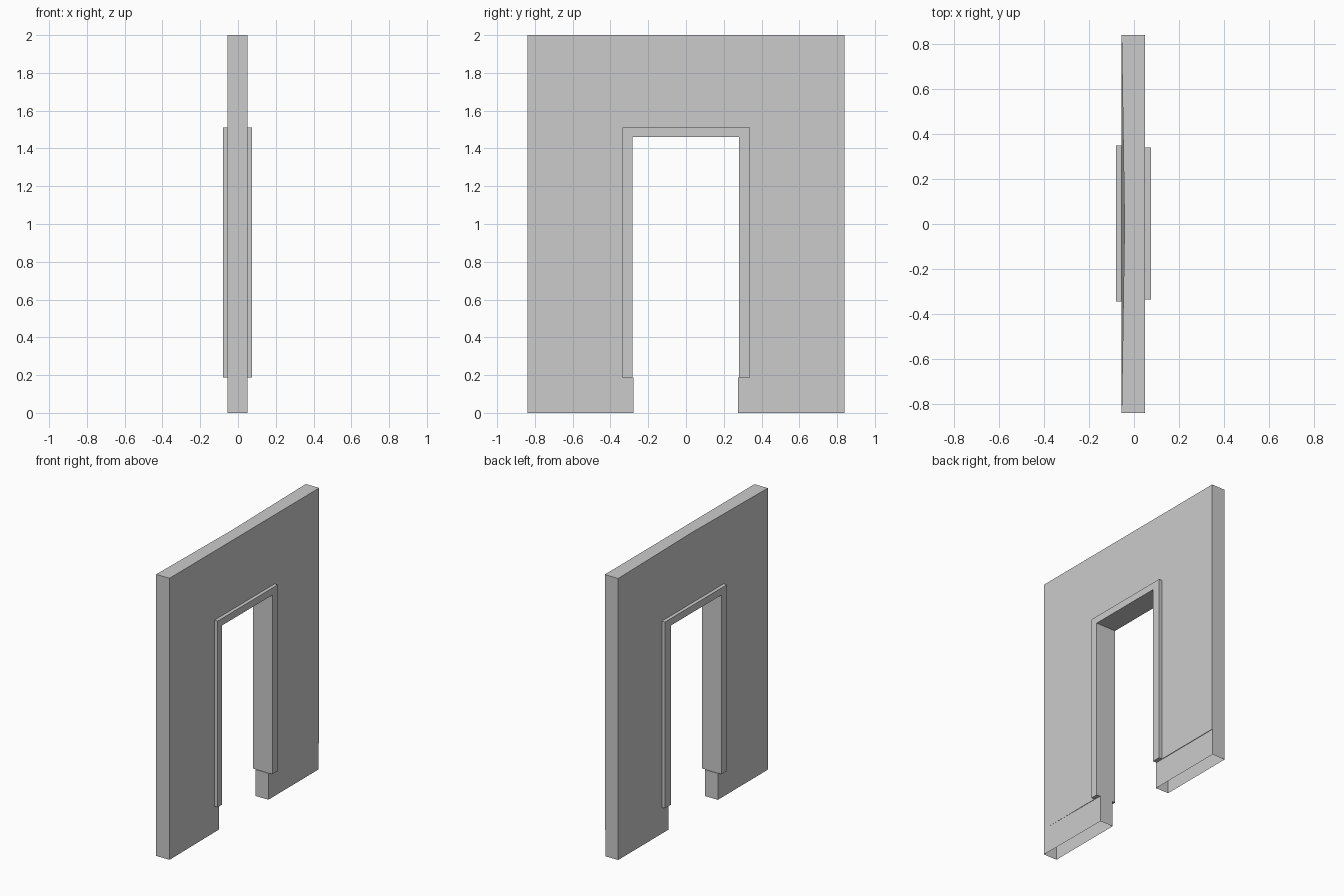
import bpy, bmesh

if "Cube" in bpy.data.objects:
    bpy.data.objects.remove(bpy.data.objects["Cube"])

W, H = 0.84, 2.0             # half width and height of the wall
XL, XR = -0.055, 0.05        # wall faces
OL, OR, OT = -0.284, 0.28, 1.46   # doorway opening
ZB, ZT = 0.187, 1.51         # plinth top, trim top


def build(name, faces):
    """Make a welded mesh object from a list of polygons."""
    bm = bmesh.new()
    for pts in faces:
        bm.faces.new([bm.verts.new(p) for p in pts])
    bmesh.ops.remove_doubles(bm, verts=bm.verts[:], dist=0.0005)
    bmesh.ops.recalc_face_normals(bm, faces=bm.faces[:])
    me = bpy.data.meshes.new(name)
    bm.to_mesh(me)
    bm.free()
    ob = bpy.data.objects.new(name, me)
    bpy.context.collection.objects.link(ob)
    return ob


def flat(x, yz):
    return [(x, y, z) for y, z in yz]


def strip(x0, x1, path):
    """Quads running through the thickness along a y-z path."""
    return [[(x0, *a), (x1, *a), (x1, *b), (x0, *b)] for a, b in zip(path, path[1:])]


def arch(a, b, top):
    return [(a, ZB), (a, top), (b, top), (b, ZB)]


opening = arch(OL, OR, OT)
# outer trim outlines on each side of the wall
trims = {XL: (-0.08, arch(-0.345, 0.35, ZT)), XR: (0.075, arch(-0.335, 0.34, ZT))}

# wall: legs and top band on each face, outer edges and opening lining
faces = []
for x, (_, t) in trims.items():
    mid = (-0.042 if x == XL else x, 0, H)   # the left face leans in at the top middle
    for s, a in ((-1, t[0][0]), (1, t[3][0])):
        faces.append(flat(x, [(s * W, ZB), (s * W, ZT), (a, ZT), (a, ZB)]))
        faces.append([mid, (x, s * W, H), (x, s * W, ZT)])
        faces.append([mid, (x, s * W, ZT), (x, a, ZT)])
    faces.append([mid, (x, t[1][0], ZT), (x, t[2][0], ZT)])
for s in (-1, 1):
    faces += strip(XL, XR, [(s * W, ZB), (s * W, ZT), (s * W, H)])
    faces.append([(XL, s * W, H), (XR, s * W, H), (XR, 0, H), (-0.042, 0, H)])
faces += strip(XL, XR, opening)
build("wall", faces)

# door trim: raised band round the opening on both faces
for label, x in (("left", XL), ("right", XR)):
    xo, t = trims[x]
    f = [flat(xo, [t[i], t[i + 1], opening[i + 1], opening[i]]) for i in range(3)]
    f += strip(x, xo, t) + strip(x, xo, opening)
    f += strip(x, xo, [t[0], opening[0]]) + strip(x, xo, [t[3], opening[3]])
    build("door_trim_" + label, f)

# plinths: open-bottomed leg bases, set back slightly on the right face
for label, yo, yi, jamb, xo in (("a", -W, -0.279, OL, XR), ("b", W, 0.275, OR, 0.046)):
    ring = [(XL, yo), (XL, yi), (0.046, yi), (xo, yo)]
    f = []
    for i in range(4):
        p, q = ring[i], ring[(i + 1) % 4]
        f.append([(*p, 0), (*q, 0), (*q, ZB), (*p, ZB)])
    # small step at the opening and ledge under the wall face
    f.append([(XL, yi, ZB), (0.046, yi, ZB), (XR, jamb, ZB), (XL, jamb, ZB)])
    ledge = [(0.046, yi, ZB), (XR, jamb, ZB), (XR, yo, ZB)]
    if xo != XR:
        ledge.append((xo, yo, ZB))
    f.append(ledge)
    build("plinth_" + label, f)
